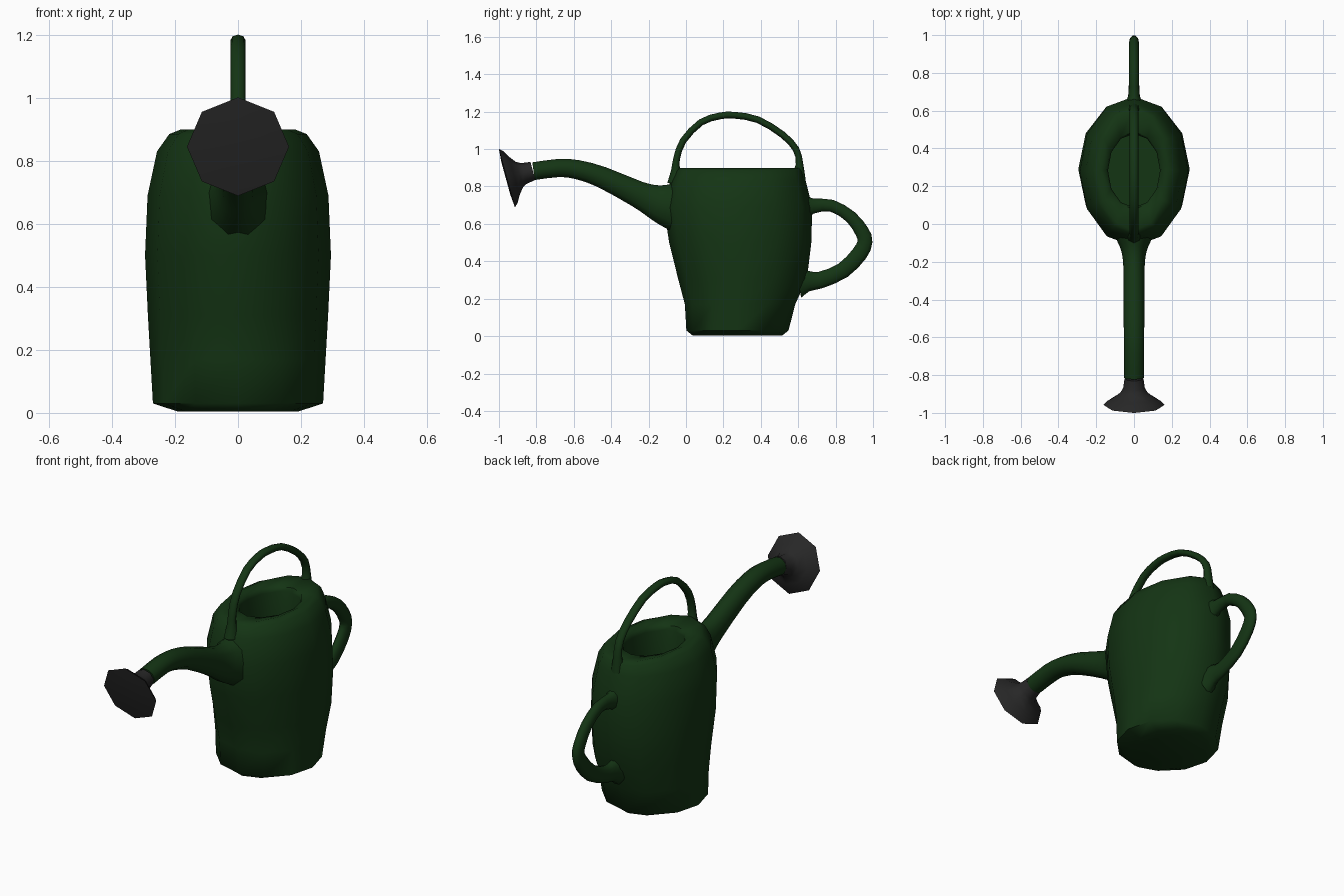
import bpy, bmesh, math
from mathutils import Vector


def material(name, rgb):
    m = bpy.data.materials.new(name)
    m.diffuse_color = (*rgb, 1)
    return m


green = material("green_plastic", (0.007, 0.035, 0.007))
black = material("black_plastic", (0.02, 0.02, 0.02))


def loft(name, rings, mat, angle=60):
    """Skin a list of equal-length vertex rings and cap both ends."""
    bm = bmesh.new()
    vs = [[bm.verts.new(p) for p in r] for r in rings]
    n = len(vs[0])
    for a, b in zip(vs, vs[1:]):
        for i in range(n):
            bm.faces.new((a[i], a[(i + 1) % n], b[(i + 1) % n], b[i]))
    bm.faces.new(vs[0])
    bm.faces.new(vs[-1])
    bmesh.ops.recalc_face_normals(bm, faces=bm.faces)
    me = bpy.data.meshes.new(name)
    bm.to_mesh(me)
    bm.free()
    ob = bpy.data.objects.new(name, me)
    bpy.context.collection.objects.link(ob)
    me.materials.append(mat)
    bpy.ops.object.select_all(action='DESELECT')
    ob.select_set(True)
    bpy.context.view_layer.objects.active = ob
    bpy.ops.object.shade_smooth_by_angle(angle=math.radians(angle))
    return ob


def ellipse(center, u, v, ru, rv, n):
    return [center + u * ru * math.cos(2 * math.pi * i / n)
            + v * rv * math.sin(2 * math.pi * i / n) for i in range(n)]


def refine(pts):
    """Catmull-Rom midpoints between the given stations."""
    out = []
    for i in range(len(pts) - 1):
        p = [Vector(pts[max(0, min(len(pts) - 1, i + k))]) for k in (-1, 0, 1, 2)]
        out += [p[1], (9 * (p[1] + p[2]) - p[0] - p[3]) / 16]
    return out + [Vector(pts[-1])]


def tube(name, stations, n=10):
    """Sweep an ellipse along a path in the yz plane: (y, z, in-plane r, x r)."""
    s = refine(stations)
    rings = []
    for i, p in enumerate(s):
        t = s[min(i + 1, len(s) - 1)] - s[max(i - 1, 0)]
        normal = Vector((0, -t[1], t[0])).normalized()
        rings.append(ellipse(Vector((0, p[0], p[1])), Vector((1, 0, 0)), normal, p[3], p[2], n))
    return loft(name, rings, green)


# Hollow oval body: (z, centre y, x radius, y radius), outside then down the opening
profile = [
    (0.004, 0.275, 0.19, 0.24), (0.03, 0.275, 0.27, 0.273), (0.17, 0.289, 0.278, 0.295),
    (0.31, 0.302, 0.286, 0.345), (0.50, 0.29, 0.295, 0.38), (0.69, 0.278, 0.287, 0.397),
    (0.83, 0.278, 0.257, 0.362), (0.885, 0.284, 0.218, 0.342), (0.90, 0.288, 0.18, 0.325),
    (0.885, 0.283, 0.145, 0.205), (0.86, 0.283, 0.138, 0.195), (0.60, 0.283, 0.138, 0.195)]
X, Y = Vector((1, 0, 0)), Vector((0, 1, 0))
loft("body", [ellipse(Vector((0, cy, z)), X, Y, rx, ry, 12) for z, cy, rx, ry in profile], green)

# Spout, flaring where it meets the body
tube("spout", [
    (-0.05, 0.69, 0.14, 0.11), (-0.12, 0.705, 0.115, 0.075), (-0.18, 0.725, 0.092, 0.06),
    (-0.26, 0.76, 0.074, 0.056), (-0.45, 0.85, 0.06, 0.055), (-0.58, 0.89, 0.054, 0.054),
    (-0.68, 0.899, 0.051, 0.053), (-0.815, 0.882, 0.05, 0.052)])

# Carrying handle over the opening
tube("top_handle", [
    (-0.055, 0.82, 0.045, 0.04), (-0.055, 0.89, 0.024, 0.026), (-0.05, 0.95, 0.018, 0.024),
    (-0.015, 1.045, 0.018, 0.024), (0.08, 1.143, 0.018, 0.024), (0.18, 1.177, 0.018, 0.024),
    (0.26, 1.181, 0.018, 0.024), (0.385, 1.157, 0.018, 0.024), (0.515, 1.078, 0.018, 0.024),
    (0.588, 1.0, 0.018, 0.024), (0.607, 0.92, 0.02, 0.025), (0.60, 0.84, 0.04, 0.035)], 8)

# Pouring handle at the back
tube("back_handle", [
    (0.62, 0.69, 0.08, 0.055), (0.68, 0.696, 0.043, 0.03), (0.78, 0.697, 0.034, 0.027),
    (0.88, 0.638, 0.035, 0.027), (0.94, 0.56, 0.04, 0.027), (0.957, 0.505, 0.042, 0.027),
    (0.927, 0.44, 0.045, 0.027), (0.84, 0.352, 0.045, 0.027), (0.72, 0.30, 0.047, 0.028),
    (0.655, 0.295, 0.058, 0.035), (0.60, 0.285, 0.085, 0.05)])

# Octagonal sprinkler rose, tilted down: (distance behind the face, radius)
axis = Vector((0, 0.965, 0.265)).normalized()
up = Vector((0, -0.265, 0.965)).normalized()
center = Vector((0, -0.9575, 0.845))
rose = [(-0.006, 0.09), (0.0, 0.162), (0.02, 0.143), (0.04, 0.108), (0.07, 0.07),
        (0.095, 0.057), (0.144, 0.05)]
loft("sprinkler_rose", [ellipse(center + axis * t, X, up, r, r, 8) for t, r in rose], black)
